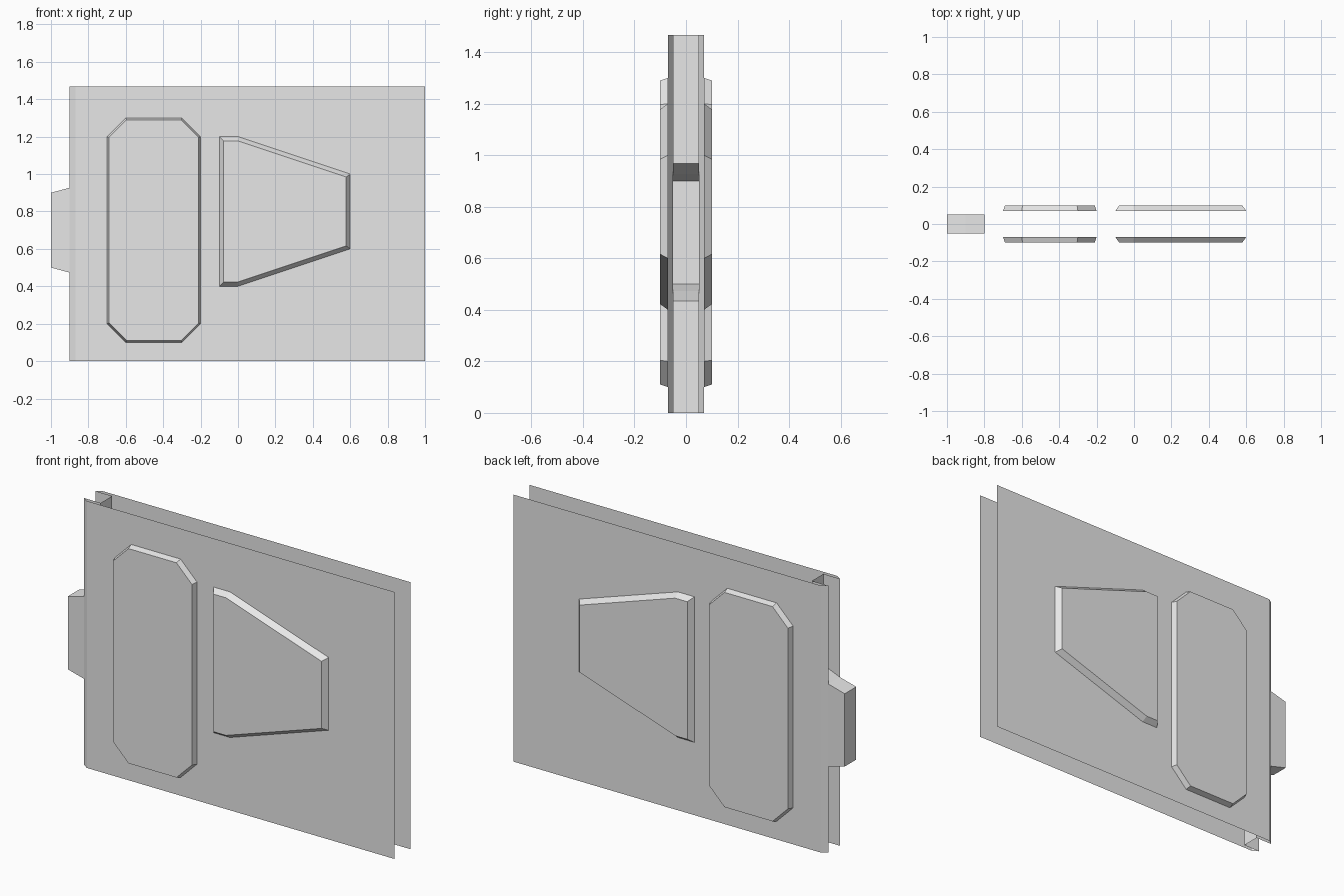
import bpy

# Remove the default cube only
cube = bpy.data.objects.get("Cube")
if cube:
    bpy.data.objects.remove(cube, do_unlink=True)

import bmesh

HEIGHT = 1.467
SKIN = 0.07      # half thickness of the door
SLOT = 0.05      # half width of the latch slot

grey = bpy.data.materials.new("light_grey")
grey.use_nodes = True
grey.diffuse_color = (0.8, 0.8, 0.8, 1)
grey.node_tree.nodes["Principled BSDF"].inputs["Base Color"].default_value = (0.8, 0.8, 0.8, 1)


def finish(name, bm, mirror=False):
    """Turn a bmesh into a grey object, optionally mirrored front to back."""
    mesh = bpy.data.meshes.new(name)
    bm.to_mesh(mesh)
    bm.free()
    mesh.materials.append(grey)
    obj = bpy.data.objects.new(name, mesh)
    bpy.context.collection.objects.link(obj)
    if mirror:
        mod = obj.modifiers.new("front_to_back", 'MIRROR')
        mod.use_axis = (False, True, False)
        mod.use_mirror_merge = False
    return obj


def wall(bm, plan, low, high):
    """Raise a plan line into a vertical open sheet."""
    rows = [[bm.verts.new((x, y, z)) for x, y in plan] for z in (low, high)]
    for i in range(len(plan) - 1):
        bm.faces.new((rows[0][i], rows[0][i + 1], rows[1][i + 1], rows[1][i]))


def raised_panel(name, outline, inset):
    """Panel with sloping rim standing proud of both skins."""
    bm = bmesh.new()
    face = bm.faces.new([bm.verts.new((x, -SKIN, z)) for x, z in outline])
    face.normal_update()
    bmesh.ops.inset_individual(bm, faces=[face], thickness=inset,
                               use_even_offset=True)
    for v in face.verts:
        v.co.y = -0.1
    return finish(name, bm, mirror=True)


# Door skins with chamfered edge folding into the latch slot
bm = bmesh.new()
wall(bm, [(-0.8, -SLOT), (-0.9, -SLOT), (-0.87, -SKIN), (1, -SKIN)], 0, HEIGHT)
finish("door_skins", bm, mirror=True)

# Latch cross-sections from slot floor to tip: x, bottom, top
sections = [(-0.8, 0.435, 0.967), (-0.9, 0.473, 0.927), (-1, 0.5, 0.9)]

# Slot floor, open behind the latch
bm = bmesh.new()
floor = [(-0.8, SLOT), (-0.8, -SLOT)]
wall(bm, floor, 0, sections[0][1])
wall(bm, floor, sections[0][2], HEIGHT)
finish("slot_floor", bm)

# Tapered latch block
bm = bmesh.new()
rings = [[bm.verts.new((x, y, z)) for y, z in
          ((-SLOT, lo), (SLOT, lo), (SLOT, hi), (-SLOT, hi))]
         for x, lo, hi in sections]
for r in range(2):
    for i in range(4):
        if r == 0 and i in (1, 3):
            continue    # the slot sides already cover these
        j = (i + 1) % 4
        bm.faces.new((rings[r][i], rings[r + 1][i], rings[r + 1][j], rings[r][j]))
bm.faces.new(rings[2])
bmesh.ops.recalc_face_normals(bm, faces=bm.faces)
finish("latch", bm)

# Raised panels on both sides
raised_panel("tall_panel", [(-0.7, 0.2), (-0.6, 0.1), (-0.3, 0.1), (-0.2, 0.2),
                            (-0.2, 1.2), (-0.3, 1.3), (-0.6, 1.3), (-0.7, 1.2)], 0.01)
raised_panel("tapered_panel", [(-0.1, 0.4), (0, 0.4), (0.6, 0.6),
                               (0.6, 1), (0, 1.2), (-0.1, 1.2)], 0.022)
